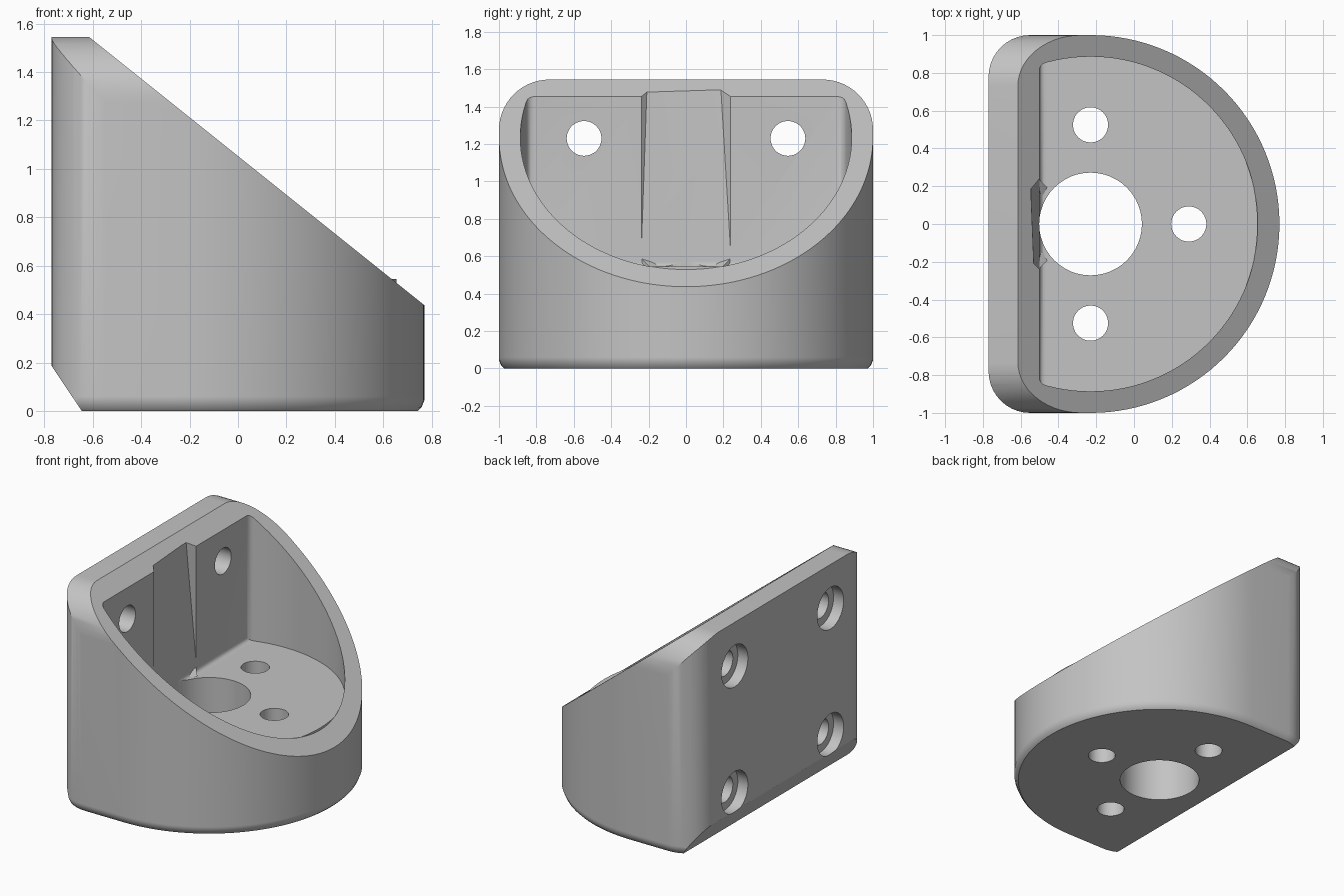
import bpy, bmesh
from math import sin, cos, radians

if "Cube" in bpy.data.objects:
    bpy.data.objects.remove(bpy.data.objects["Cube"], do_unlink=True)

grey = bpy.data.materials.new("plain grey")
grey.use_nodes = True
grey.diffuse_color = (0.55, 0.55, 0.55, 1)
grey.node_tree.nodes["Principled BSDF"].inputs["Base Color"].default_value = (0.55, 0.55, 0.55, 1)

CX = -0.23          # centre of the round front
AXES = {"x": lambda u, v, w: (w, u, v),
        "y": lambda u, v, w: (u, w, v),
        "z": lambda u, v, w: (u, v, w)}


def arc(cx, cy, r, start, end, n):
    angles = [radians(start + (end - start) * i / n) for i in range(n + 1)]
    return [(cx + r * cos(a), cy + r * sin(a)) for a in angles]


def circle(cx, cy, r, n=48):
    return arc(cx, cy, r, 0, 360, n)[:-1]


def finish(name, bm):
    bmesh.ops.recalc_face_normals(bm, faces=bm.faces[:])
    mesh = bpy.data.meshes.new(name)
    bm.to_mesh(mesh)
    bm.free()
    mesh.materials.append(grey)
    ob = bpy.data.objects.new(name, mesh)
    bpy.context.collection.objects.link(ob)
    return ob


def loft(bm, profile, rings, axis="z"):
    """Stack scaled copies of a profile, rings = [(position, scale)]."""
    put = AXES[axis]
    loops = [[bm.verts.new(put(CX + (u - CX) * s, v * s, w)) for u, v in profile]
             for w, s in rings]
    n = len(profile)
    for a, b in zip(loops, loops[1:]):
        for i in range(n):
            bm.faces.new((a[i], a[(i + 1) % n], b[(i + 1) % n], b[i]))
    bm.faces.new(loops[0][::-1])
    bm.faces.new(loops[-1])


def prism(name, profile, axis, lo, hi):
    bm = bmesh.new()
    loft(bm, profile, [(lo, 1), (hi, 1)], axis)
    return finish(name, bm)


def hull(name, points):
    bm = bmesh.new()
    for p in points:
        bm.verts.new(p)
    bmesh.ops.convex_hull(bm, input=bm.verts[:])
    return finish(name, bm)


def combine(target, tool, operation):
    mod = target.modifiers.new(operation, "BOOLEAN")
    mod.operation, mod.solver, mod.object = operation, "EXACT", tool
    bpy.ops.object.select_all(action="DESELECT")
    bpy.context.view_layer.objects.active = target
    target.select_set(True)
    bpy.ops.object.modifier_apply(modifier=mod.name)
    bpy.data.objects.remove(tool, do_unlink=True)


# Body: D-shaped plan with a softened bottom edge
plan = (arc(CX, 0, 1, -90, 90, 64) + arc(-0.55, 0.78, 0.22, 90, 180, 10)
        + arc(-0.55, -0.78, 0.22, 180, 270, 10))
bm = bmesh.new()
loft(bm, plan, [(0, 0.973), (0.015, 0.988), (0.045, 1), (0.06, 1), (1.7, 1)])
body = finish("bracket_body", bm)

# Sloped side outline with the chamfered lower back edge
side = [(-0.645, -0.1), (0.9, -0.1), (0.9, 0.333), (-0.615, 1.545),
        (-0.9, 1.545), (-0.9, 0.38), (-0.645, 0)]
combine(body, prism("side_outline", side, "y", -1.2, 1.2), "INTERSECT")

# Rounded top corners
back = ([(-1.1, -0.2), (1.1, -0.2), (1.1, 1.275), (1, 1.275)]
        + arc(0.73, 1.275, 0.27, 0, 90, 14)[1:]
        + arc(-0.73, 1.275, 0.27, 90, 180, 14) + [(-1.1, 1.275)])
combine(body, prism("back_outline", back, "x", -1.2, 1.2), "INTERSECT")

# Floor slab, slightly proud of the rim at the front
combine(body, prism("floor_slab", arc(CX, 0, 0.885, -80, 80, 56), "z", 0.3, 0.545), "UNION")

# Pocket above the floor, with small fillets along the rear wall
bm = bmesh.new()
loft(bm, arc(CX, 0, 0.886, -107.8, 107.8, 72), [(0.545, 1), (2, 1)])
wall = min(v.co.x for v in bm.verts) + 0.001
rear = [e for e in bm.edges if all(v.co.x < wall for v in e.verts)
        and min(v.co.z for v in e.verts) < 1]
bmesh.ops.bevel(bm, geom=rear, offset=0.03, segments=4, profile=0.5, affect="EDGES")
combine(body, finish("pocket", bm), "DIFFERENCE")

# Tapered channel in the rear wall
channel = [(-0.535, -0.205, 1.6), (-0.55, 0.18, 1.6)]
for s in (-1, 1):
    channel += [(x, s * 0.24, z) for x in (-0.5, -0.4) for z in (0.6, 1.6)]
combine(body, hull("channel", channel), "DIFFERENCE")

# Floor holes
for x, y, r in ((CX, 0, 0.272), (CX, 0.525, 0.093), (CX, -0.525, 0.093), (0.29, 0, 0.093)):
    combine(body, prism("floor_hole", circle(x, y, r), "z", -0.2, 0.9), "DIFFERENCE")

# Counterbored screw holes through the back
for y in (-0.545, 0.545):
    for z in (0.32, 1.23):
        for r, end in ((0.15, -0.69), (0.093, -0.42)):
            # profile is scaled about CX only in lofts, so it stays true here
            combine(body, prism("screw_hole", circle(y, z, r, 36), "x", -0.9, end), "DIFFERENCE")

# Little gussets at the foot of the channel
for side_name, s in (("left", 1), ("right", -1)):
    hull("gusset_" + side_name,
         [(-0.505, s * 0.24, 0.54), (-0.505, s * 0.24, 0.59),
          (-0.5, s * 0.11, 0.545), (-0.455, s * 0.19, 0.54)])

# Smooth curved walls, crisp edges
bpy.ops.object.select_all(action="DESELECT")
bpy.context.view_layer.objects.active = body
body.select_set(True)
bpy.ops.object.shade_smooth_by_angle(angle=radians(30))
